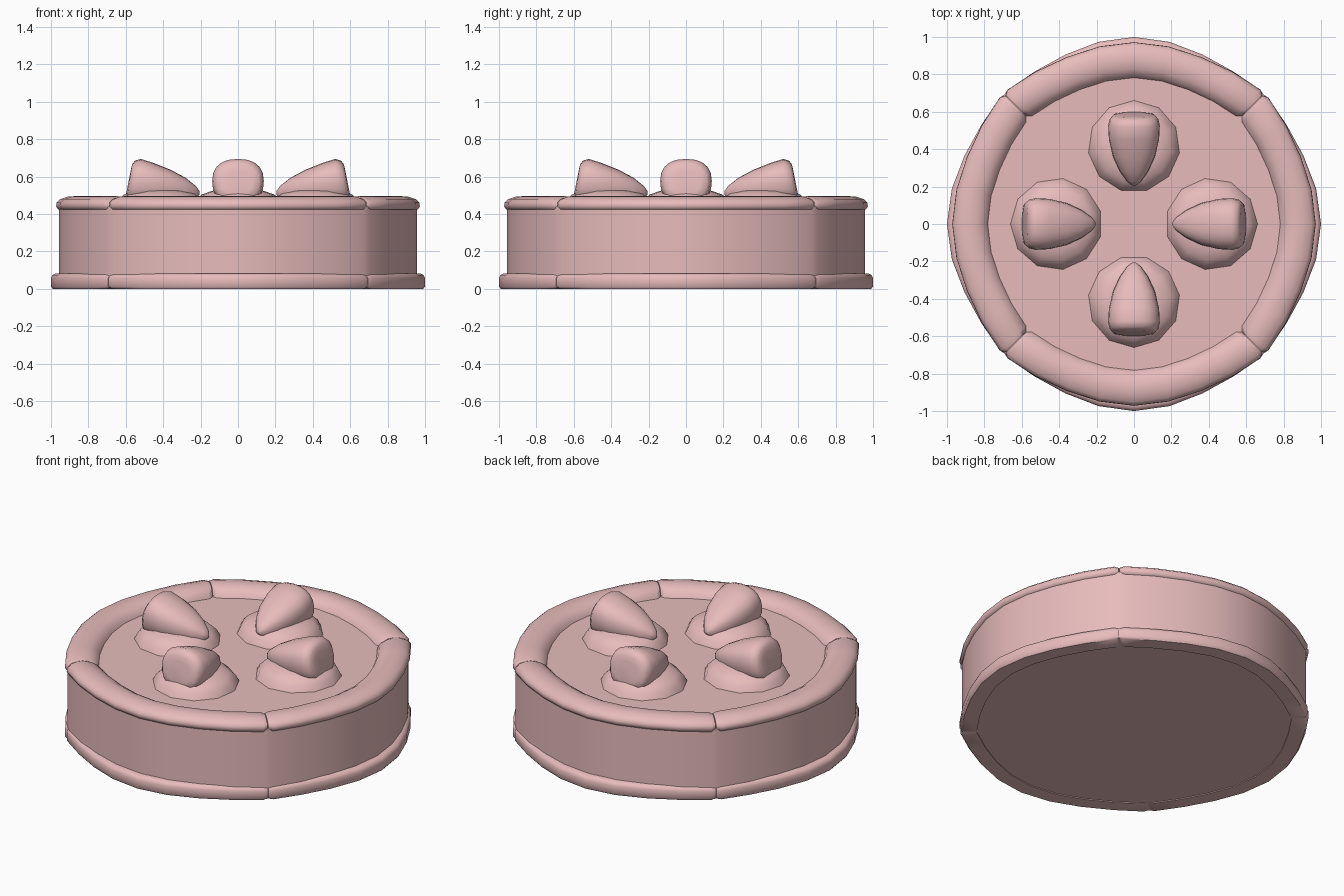
import bpy, bmesh
from math import sin, cos, pi, radians

if "Cube" in bpy.data.objects:
    bpy.data.objects.remove(bpy.data.objects["Cube"])

pink = bpy.data.materials.new("pink")
pink.diffuse_color = (0.8, 0.5, 0.5, 1)
pink.use_nodes = True
pink.node_tree.nodes["Principled BSDF"].inputs["Base Color"].default_value = pink.diffuse_color


def loft(name, rings, angle, sharp=40):
    """Skin a list of equal-length closed rings and cap both ends."""
    bm = bmesh.new()
    vs = [[bm.verts.new(p) for p in ring] for ring in rings]
    n = len(vs[0])
    for a, b in zip(vs, vs[1:]):
        for i in range(n):
            j = (i + 1) % n
            bm.faces.new((a[i], a[j], b[j], b[i]))
    bm.faces.new(vs[0])
    bm.faces.new(vs[-1])
    bmesh.ops.remove_doubles(bm, verts=bm.verts, dist=0.0005)
    bmesh.ops.recalc_face_normals(bm, faces=bm.faces)
    me = bpy.data.meshes.new(name)
    bm.to_mesh(me)
    bm.free()
    ob = bpy.data.objects.new(name, me)
    bpy.context.collection.objects.link(ob)
    ob.rotation_euler.z = angle
    me.materials.append(pink)
    bpy.ops.object.select_all(action='DESELECT')
    ob.select_set(True)
    bpy.context.view_layer.objects.active = ob
    bpy.ops.object.shade_smooth_by_angle(angle=radians(sharp))


def arc_rings(profile, factors, taper=1.0):
    """Sweep an (r, z) profile through a quarter turn; ends may be tapered."""
    cr = sum(p[0] for p in profile) / len(profile)
    cz = sum(p[1] for p in profile) / len(profile)
    stations = [(0, factors[0], 1), (11, factors[1], 1), (22, factors[2], 1),
                (33, factors[3], 1), (43.3, factors[4], 1)]
    stations.append((44.9 if taper < 1 else 45, factors[4], taper))
    full = [(-a, f, t) for a, f, t in reversed(stations[1:])] + stations
    rings = []
    for a, f, t in full:
        ca, sa = cos(radians(a)), sin(radians(a))
        ring = []
        for r, z in profile:
            r, z = (cr + (r - cr) * t) * f, cz + (z - cz) * t
            ring.append((r * ca, r * sa, z))
        rings.append(ring)
    return rings


WALL = (1, .995, .99, .998, 1.015)
TRIM = (1, .992, .977, .973, .985)
body = [(0, 0.005), (0.958, 0.005), (0.958, 0.44), (0, 0.44)]
rim = [(0.945, 0.42), (0.963, 0.425), (0.972, 0.442), (0.970, 0.462), (0.95, 0.48),
       (0.91, 0.493), (0.87, 0.496), (0.83, 0.487), (0.795, 0.467), (0.78, 0.435)]
trim = [(0.90, 0.0), (0.99, 0.0), (1.0, 0.012), (1.0, 0.058), (0.992, 0.074),
        (0.975, 0.082), (0.90, 0.082)]


def dollop_rings():
    rings = []
    for r, z in [(0.248, 0.435), (0.228, 0.475), (0.195, 0.505), (0.14, 0.524), (0.06, 0.534)]:
        rings.append([(0.415 + r * cos(2 * pi * i / 11), r * sin(2 * pi * i / 11), z)
                      for i in range(11)])
    return rings


def berry_rings():
    # radius, half width, bottom, top for each section from tip to blunt end
    rows = [(0.205, 0.008, 0.505, 0.522), (0.225, 0.035, 0.485, 0.550),
            (0.28, 0.075, 0.47, 0.594), (0.36, 0.112, 0.465, 0.637),
            (0.45, 0.134, 0.46, 0.673), (0.525, 0.138, 0.46, 0.695),
            (0.56, 0.130, 0.465, 0.686), (0.578, 0.112, 0.48, 0.664),
            (0.582, 0.075, 0.51, 0.63)]
    rings = []
    for k, (r, w, b, t) in enumerate(rows):
        c, h = (b + t) / 2, (t - b) / 2
        lean = 0.2 * max(0, k - 4) / 4
        ring = []
        for i in range(20):
            u, v = cos(2 * pi * i / 20), sin(2 * pi * i / 20)
            p = 0.85 if v >= 0 else 0.6      # rounded top, boxier bottom
            y = w * abs(u) ** p * (1 if u > 0 else -1)
            z = c + h * abs(v) ** 0.85 * (1 if v > 0 else -1)
            ring.append((r + lean * (0.59 - z), y, z))
        rings.append(ring)
    return rings


# four quarter slices, each with cream edging, a dollop and a berry
for k, side in enumerate(("right", "back", "left", "front")):
    turn = k * pi / 2
    loft(side + "_cake_slice", arc_rings(body, WALL), turn)
    loft(side + "_cream_rim", arc_rings(rim, WALL, 0.8), turn, 60)
    loft(side + "_base_trim", arc_rings(trim, TRIM, 0.85), turn, 50)
    loft(side + "_cream_dollop", dollop_rings(), turn, 60)
    loft(side + "_strawberry", berry_rings(), turn, 60)
